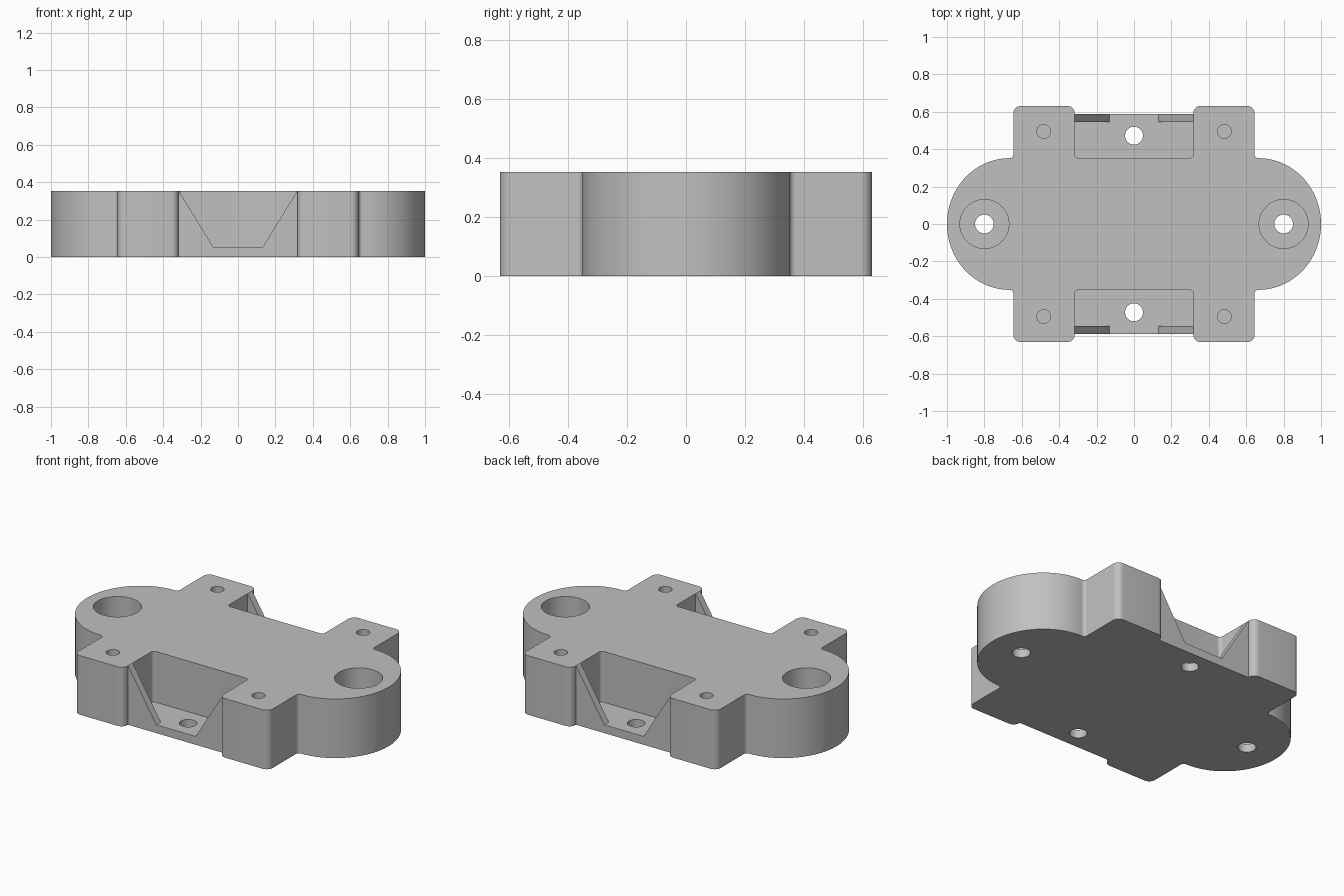
import bpy
import bmesh
from math import sin, cos, pi
from mathutils import Vector

HEIGHT, FLOOR = 0.354, 0.05

cube = bpy.data.objects.get("Cube")
if cube:
    bpy.data.objects.remove(cube, do_unlink=True)

grey = bpy.data.materials.new("plain grey")
grey.use_nodes = True
COLOUR = (0.53, 0.53, 0.53, 1)
grey.diffuse_color = COLOUR
grey.node_tree.nodes["Principled BSDF"].inputs["Base Color"].default_value = COLOUR


def prism(name, points, offset):
    """Extrude a closed 3D polygon along an offset."""
    bm = bmesh.new()
    face = bm.faces.new([bm.verts.new(p) for p in points])
    top = bmesh.ops.extrude_face_region(bm, geom=[face])["geom"]
    bmesh.ops.translate(bm, vec=offset, verts=[g for g in top if isinstance(g, bmesh.types.BMVert)])
    bmesh.ops.recalc_face_normals(bm, faces=bm.faces)
    mesh = bpy.data.meshes.new(name)
    bm.to_mesh(mesh)
    bm.free()
    mesh.materials.append(grey)
    obj = bpy.data.objects.new(name, mesh)
    bpy.context.collection.objects.link(obj)
    return obj


def rounded(corners):
    """Round right-angle corners given as (x, y, radius along x, radius along y)."""
    out = []
    for i, (x, y, rx, ry) in enumerate(corners):
        p = Vector((x, y, 0))
        arms = []
        for q in (corners[i - 1], corners[(i + 1) % len(corners)]):
            d = (Vector((q[0], q[1], 0)) - p).normalized()
            arms.append(Vector((d.x * rx, d.y * ry, 0)))
        a, b = arms
        steps = 32 if rx > 0.1 else 8
        for k in range(steps + 1):
            t = k / steps * pi / 2
            v = p + a * (1 - sin(t)) + b * (1 - cos(t))
            if not out or (v - out[-1]).length > 1e-4:
                out.append(v)
    return out


def cylinder(name, x, y, radius, z0, z1, sides=48):
    ring = [(x + radius * cos(2 * pi * k / sides), y + radius * sin(2 * pi * k / sides), z0)
            for k in range(sides)]
    return prism(name, ring, (0, 0, z1 - z0))


def combine(body, tool, operation):
    mod = body.modifiers.new("combine", "BOOLEAN")
    mod.operation, mod.object, mod.solver = operation, tool, "EXACT"
    bpy.context.view_layer.objects.active = body
    bpy.ops.object.modifier_apply(modifier=mod.name)
    bpy.data.objects.remove(tool, do_unlink=True)


# Outline: rounded ends, four corner blocks, two side notches
quarter = [(1, 0.352, 0.335, 0.352), (0.645, 0.352, 0.02, 0.02), (0.645, 0.632, 0.04, 0.04),
           (0.317, 0.632, 0.04, 0.04), (0.317, 0.352, 0.02, 0.02)]
half = quarter + [(-x, y, a, b) for x, y, a, b in reversed(quarter)]
outline = half + [(x, -y, a, b) for x, y, a, b in reversed(half)]
body = prism("mounting_block", rounded(outline), (0, 0, HEIGHT))

# Notch floors and the sloping gusset walls along their outer edge
for s in (1, -1):
    floor = [(x, s * y, 0) for x, y in ((-0.33, 0.33), (0.33, 0.33), (0.33, 0.56), (-0.33, 0.56))]
    combine(body, prism("notch_floor", floor, (0, 0, FLOOR)), "UNION")
    right = [(0.33, 0), (0.33, HEIGHT), (0.317, HEIGHT), (0.13, FLOOR)]
    wall = right + [(-x, z) for x, z in reversed(right)]
    combine(body, prism("notch_gussets", [(x, s * 0.545, z) for x, z in wall], (0, s * 0.043, 0)), "UNION")

# Through holes, counterbores and blind screw holes
for s in (1, -1):
    combine(body, cylinder("notch_hole", 0, s * 0.472, 0.048, -0.1, 0.2), "DIFFERENCE")
    combine(body, cylinder("end_hole", s * 0.8, 0, 0.05, -0.1, 0.5), "DIFFERENCE")
    combine(body, cylinder("end_counterbore", s * 0.8, 0, 0.131, FLOOR, 0.5, 64), "DIFFERENCE")
    for t in (1, -1):
        combine(body, cylinder("screw_hole", s * 0.483, t * 0.495, 0.037, FLOOR, 0.5, 32), "DIFFERENCE")

# Smooth the curved walls and keep the edges crisp
bpy.ops.object.select_all(action="DESELECT")
body.select_set(True)
bpy.context.view_layer.objects.active = body
bpy.ops.object.shade_smooth_by_angle(angle=pi / 6)
